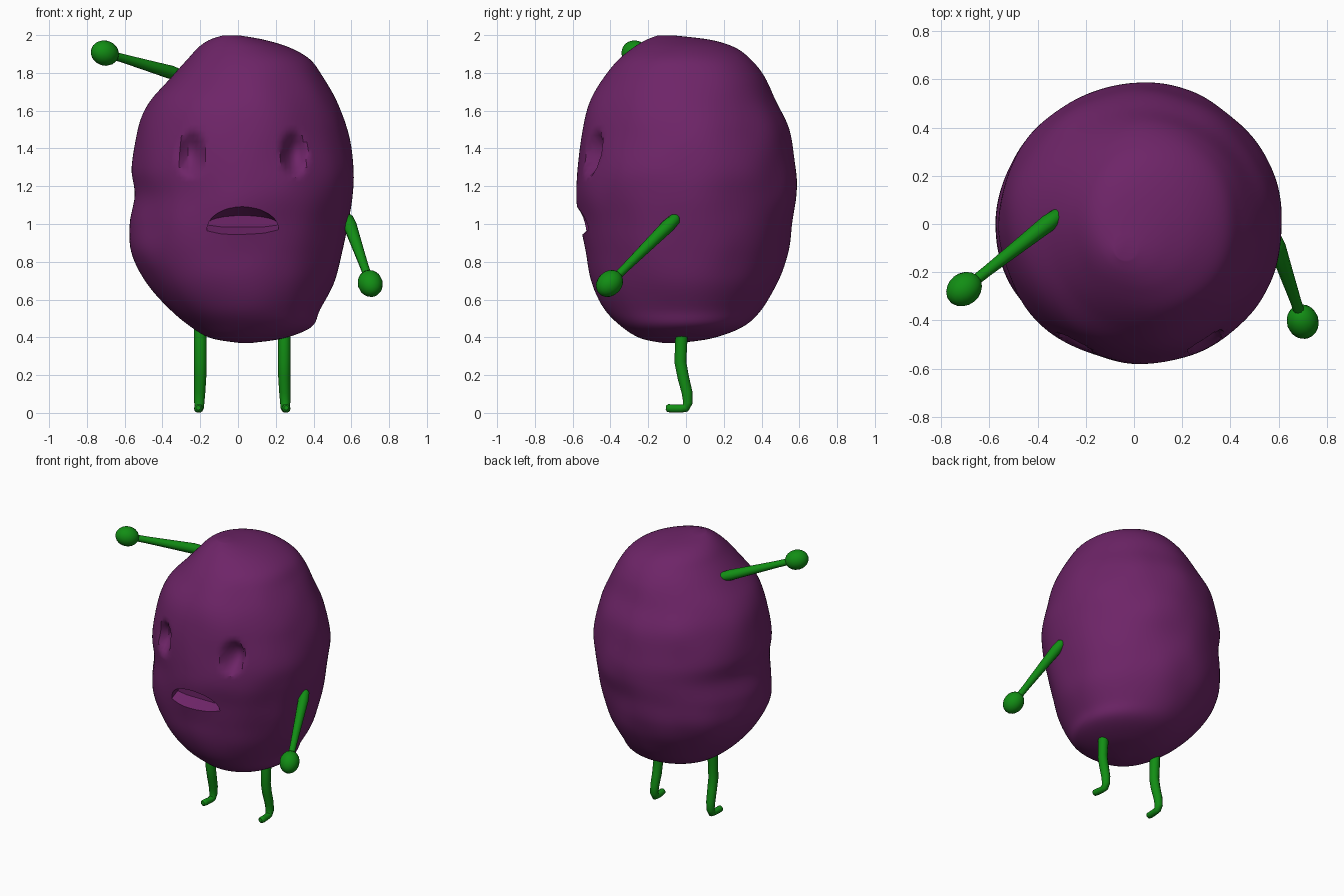
import bpy, bmesh, math
from mathutils import Vector, noise

if "Cube" in bpy.data.objects:
    bpy.data.objects.remove(bpy.data.objects["Cube"])


def material(name, rgb):
    m = bpy.data.materials.new(name)
    m.diffuse_color = (*rgb, 1)
    m.use_nodes = True
    m.node_tree.nodes["Principled BSDF"].inputs["Base Color"].default_value = m.diffuse_color
    return m


PURPLE = material("purple_skin", (0.156, 0.018, 0.138))
GREEN = material("green_limb", (0.006, 0.27, 0.007))


def add_mesh(name, bm, mat):
    bmesh.ops.recalc_face_normals(bm, faces=bm.faces)
    me = bpy.data.meshes.new(name)
    bm.to_mesh(me)
    bm.free()
    me.materials.append(mat)
    ob = bpy.data.objects.new(name, me)
    bpy.context.collection.objects.link(ob)
    return ob


def activate(ob):
    bpy.ops.object.select_all(action='DESELECT')
    ob.select_set(True)
    bpy.context.view_layer.objects.active = ob


def smooth(ob, angle):
    activate(ob)
    bpy.ops.object.shade_smooth_by_angle(angle=math.radians(angle))


# Body outline: height, left, right, front, back
ROWS = [(0.37, 0.01, 0.07, -0.12, -0.04), (0.395, -0.14, 0.24, -0.24, 0.14),
        (0.455, -0.25, 0.39, -0.34, 0.30), (0.55, -0.36, 0.435, -0.43, 0.40),
        (0.70, -0.49, 0.51, -0.50, 0.49), (0.85, -0.57, 0.555, -0.535, 0.54),
        (1.00, -0.57, 0.585, -0.56, 0.56), (1.15, -0.545, 0.61, -0.58, 0.58),
        (1.30, -0.56, 0.615, -0.575, 0.58), (1.50, -0.53, 0.575, -0.55, 0.545),
        (1.65, -0.465, 0.52, -0.505, 0.475), (1.78, -0.35, 0.45, -0.43, 0.42),
        (1.87, -0.27, 0.385, -0.36, 0.35), (1.935, -0.21, 0.27, -0.28, 0.26),
        (1.975, -0.15, 0.14, -0.21, 0.13), (1.998, -0.08, 0.01, -0.15, -0.06)]


def catmull(a, b, c, d, t):
    return 0.5 * (2 * b + (c - a) * t + (2 * a - 5 * b + 4 * c - d) * t * t
                  + (3 * b - a - 3 * c + d) * t ** 3)


def body_rows(steps=6):
    n = len(ROWS)
    for i in range(n - 1):
        quad = [ROWS[max(0, min(n - 1, i + k))] for k in (-1, 0, 1, 2)]
        for s in range(steps):
            yield [catmull(*v, s / steps) for v in zip(*quad)]
    yield ROWS[-1]


def sculpt(p):
    # Broad lumps, then the two eye hollows
    lump = 0.012 * noise.noise(p * 4.0)
    p = p + Vector((p.x, p.y, 0)) * lump * 1.6
    if p.y < 0:
        for ex in (-0.245, 0.295):
            d = ((p.x - ex) / 0.075) ** 2 + ((p.z - 1.37) / 0.125) ** 2
            if d < 1:
                p.y += 0.085 * (1 - d) ** 1.3
    return p


SEG = 144
bm = bmesh.new()
rings = []
for z, l, r, f, b in body_rows():
    ring = []
    for k in range(SEG):
        a = math.tau * k / SEG
        ring.append(bm.verts.new(sculpt(Vector((
            (l + r) / 2 + (r - l) / 2 * math.cos(a),
            (f + b) / 2 + (b - f) / 2 * math.sin(a), z)))))
    rings.append(ring)
for lo, hi in zip(rings, rings[1:]):
    for k in range(SEG):
        j = (k + 1) % SEG
        bm.faces.new((lo[k], lo[j], hi[j], hi[k]))
bm.faces.new(rings[0][::-1])
bm.faces.new(rings[-1])
body = add_mesh("body", bm, PURPLE)

# Mouth: arched wedge cut that narrows inwards
bm = bmesh.new()
for y, low, high in ((-0.66, 0.905, 1.125), (-0.46, 0.995, 1.045)):
    for k in range(13):
        a = math.pi * k / 12
        bm.verts.new((0.025 + 0.19 * math.cos(a), y,
                      low + (high - low) * math.sin(a) ** 0.9))
    for x in (-0.09, 0.14):
        bm.verts.new((x, y, low - 0.01))
bmesh.ops.convex_hull(bm, input=bm.verts[:])
cutter = add_mesh("mouth_cutter", bm, PURPLE)
cut = body.modifiers.new("mouth", 'BOOLEAN')
cut.operation, cut.solver, cut.object = 'DIFFERENCE', 'EXACT', cutter
activate(body)
bpy.ops.object.modifier_apply(modifier=cut.name)
bpy.data.objects.remove(cutter)
smooth(body, 35)


# Limbs: tapered tubes along (x, y, z, radius) points
def tube(name, pts):
    cu = bpy.data.curves.new(name, 'CURVE')
    cu.dimensions = '3D'
    cu.bevel_depth, cu.bevel_resolution, cu.use_fill_caps = 1.0, 3, True
    sp = cu.splines.new('POLY')
    sp.points.add(len(pts) - 1)
    for sp_pt, (x, y, z, r) in zip(sp.points, pts):
        sp_pt.co, sp_pt.radius = (x, y, z, 1), r
    cu.materials.append(GREEN)
    ob = bpy.data.objects.new(name, cu)
    bpy.context.collection.objects.link(ob)
    activate(ob)
    bpy.ops.object.convert(target='MESH')
    smooth(bpy.context.object, 50)


def arm(side, root, hand, size):
    root, hand = Vector(root), Vector(hand)
    stops = ((-0.03, 0.015), (0.0, 0.03), (0.12, 0.036), (0.4, 0.03), (0.75, 0.023), (1, 0.022))
    tube(side + "_arm", [(*root.lerp(hand, t), r) for t, r in stops])
    # Hand: slightly stretched ball along the arm
    bm = bmesh.new()
    bmesh.ops.create_uvsphere(bm, u_segments=16, v_segments=10, radius=1)
    rot = (hand - root).to_track_quat('Z', 'Y')
    for v in bm.verts:
        v.co = hand + rot @ Vector((v.co.x * size, v.co.y * size, v.co.z * size * 1.18))
    smooth(add_mesh(side + "_hand", bm, GREEN), 60)


arm("left", (-0.31, 0.04, 1.79), (-0.705, -0.27, 1.905), 0.067)
arm("right", (0.58, -0.055, 1.03), (0.70, -0.405, 0.685), 0.066)

# Legs with bent knees and short forward feet
for side, x, out in (("left", -0.2, -1), ("right", 0.245, 1)):
    tube(side + "_leg", [
        (x, -0.02, 0.47, 0.034), (x, -0.025, 0.38, 0.034), (x, -0.03, 0.27, 0.033),
        (x, -0.015, 0.19, 0.032), (x + out * 0.003, 0.005, 0.11, 0.03),
        (x + out * 0.005, 0.01, 0.055, 0.027), (x + out * 0.005, -0.003, 0.026, 0.024),
        (x + out * 0.006, -0.03, 0.022, 0.022), (x + out * 0.01, -0.075, 0.023, 0.023),
        (x + out * 0.01, -0.098, 0.026, 0.021), (x + out * 0.01, -0.106, 0.027, 0.012)])
